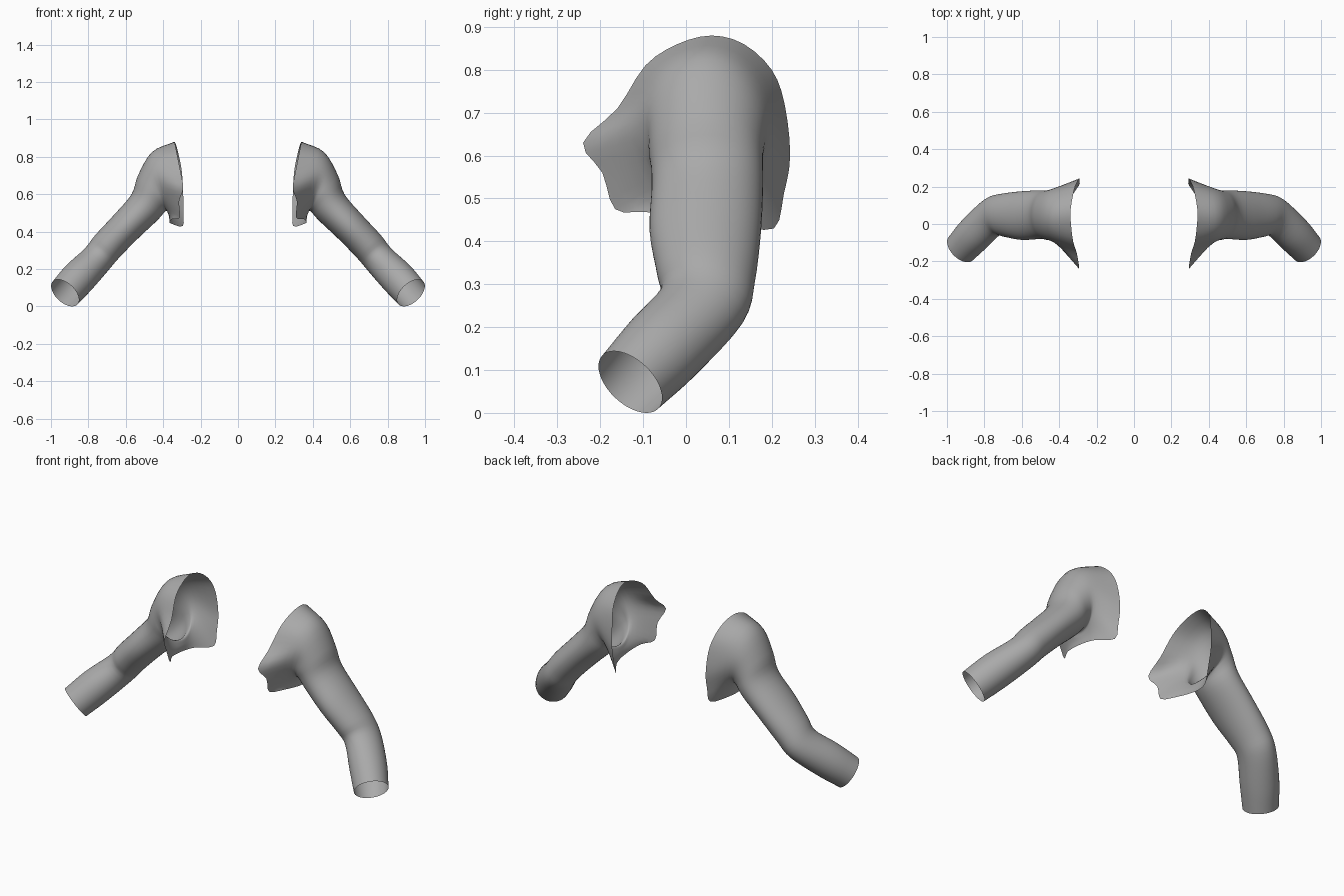
import bpy, bmesh, math
from mathutils import Vector

if "Cube" in bpy.data.objects:
    bpy.data.objects.remove(bpy.data.objects["Cube"])

SIDES, SUB = 16, 3

fabric = bpy.data.materials.new("grey fabric")
fabric.diffuse_color = (0.4, 0.4, 0.4, 1)
fabric.use_nodes = True
fabric.node_tree.nodes["Principled BSDF"].inputs["Base Color"].default_value = fabric.diffuse_color


def ring(center, direction, ru, rv):
    """Ellipse across the arm: starts on the outer side, turns to the front."""
    d = Vector(direction).normalized()
    ref = Vector((0.7, 0, 0.7))
    u = (ref - d * ref.dot(d)).normalized()
    v = d.cross(u)
    return [Vector(center) + u * ru * math.cos(a) + v * rv * math.sin(a)
            for a in (2 * math.pi * k / SIDES for k in range(SIDES))]


def spline(p0, p1, p2, p3, t):
    return 0.5 * (2 * p1 + (p2 - p0) * t + (2 * p0 - 5 * p1 + 4 * p2 - p3) * t * t
                  + (3 * p1 - p0 - 3 * p2 + p3) * t ** 3)


def refine_around(loop):
    n = len(loop)
    return [spline(loop[i - 1], loop[i], loop[(i + 1) % n], loop[(i + 2) % n], s / SUB)
            for i in range(n) for s in range(SUB)]


def refine_along(rings):
    ext = [[2 * a - b for a, b in zip(rings[0], rings[1])]] + rings
    ext.append([2 * a - b for a, b in zip(rings[-1], rings[-2])])
    out = []
    for i in range(1, len(ext) - 2):
        for s in range(SUB + 1):
            out.append([spline(*p, s / (SUB + 1)) for p in zip(*ext[i - 1:i + 3])])
    return out + [rings[-1]]


# armhole edge: peak, front point, underarm, back corner, back
armhole = [Vector(p) for p in (
    (.34, .06, .88), (.335, -.02, .86), (.325, -.095, .81), (.305, -.16, .71),
    (.293, -.24, .63), (.315, -.195, .56), (.31, -.165, .475), (.35, -.09, .468),
    (.366, .03, .45), (.35, .12, .44), (.295, .205, .43), (.292, .228, .51),
    (.293, .243, .60), (.30, .23, .72), (.315, .20, .80), (.33, .135, .86))]

rings = [
    armhole,
    ring((.415, .045, .655), (.967, 0, -.256), .176, .150),   # shoulder cap
    ring((.460, .047, .605), (.79, 0, -.62), .121, .133),     # armpit
    ring((.500, .050, .530), (.7, 0, -.7), .098, .130),       # upper arm
    ring((.600, .045, .425), (.7, 0, -.7), .090, .130),
    ring((.700, .047, .320), (.68, -.08, -.7), .088, .115),
    ring((.757, .037, .250), (.62, -.30, -.68), .086, .105),  # elbow
    ring((.850, -.050, .155), (.566, -.566, -.6), .094, .100),  # forearm
    ring((.925, -.130, .072), (.566, -.566, -.6), .090, .090),  # cuff
]


def build_sleeve(name, side):
    bm = bmesh.new()
    rows = [[bm.verts.new((p.x * side, p.y, p.z)) for p in refine_around(r)]
            for r in refine_along(rings)]
    n = len(rows[0])
    for a, b in zip(rows, rows[1:]):
        for i in range(n):
            j = (i + 1) % n
            quad = (a[i], a[j], b[j], b[i])
            bm.faces.new(quad if side < 0 else quad[::-1])
    # make the shell face outwards
    bm.normal_update()
    mid = rows[len(rows) // 2]
    c = sum((v.co for v in mid), Vector()) / n
    if mid[0].normal.dot(mid[0].co - c) < 0:
        bmesh.ops.reverse_faces(bm, faces=bm.faces[:])
    mesh = bpy.data.meshes.new(name)
    bm.to_mesh(mesh)
    bm.free()
    mesh.materials.append(fabric)
    mesh.polygons.foreach_set("use_smooth", [True] * len(mesh.polygons))
    obj = bpy.data.objects.new(name, mesh)
    bpy.context.collection.objects.link(obj)


build_sleeve("left_sleeve", 1)
build_sleeve("right_sleeve", -1)
